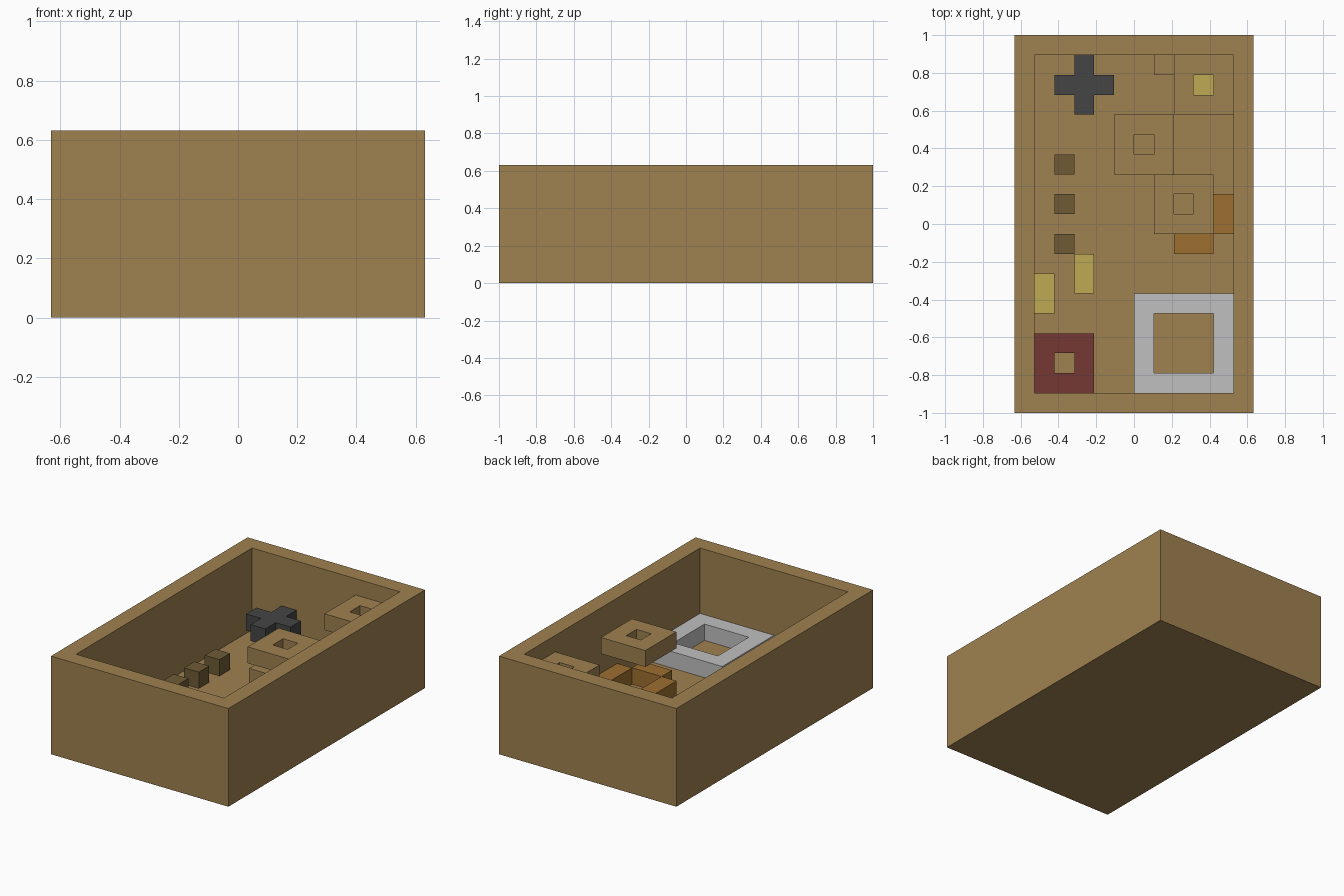
import bpy, bmesh
from mathutils import Vector

cube = bpy.data.objects.get("Cube")
if cube:
    bpy.data.objects.remove(cube, do_unlink=True)

U = 2 / 19  # one building unit; all sizes below are in units


def material(name, rgb):
    def linear(v):
        v /= 255
        return v / 12.92 if v < 0.04045 else ((v + 0.055) / 1.055) ** 2.4
    col = (*[linear(v) for v in rgb], 1)
    m = bpy.data.materials.new(name)
    m.use_nodes = True
    m.diffuse_color = col
    bsdf = m.node_tree.nodes["Principled BSDF"]
    bsdf.inputs["Base Color"].default_value = col
    bsdf.inputs["Roughness"].default_value = 0.9
    return m


brown = material("brown", (159, 129, 80))
dark_brown = material("dark brown", (111, 91, 53))
charcoal = material("charcoal", (69, 69, 69))
grey = material("light grey", (192, 192, 192))
red = material("dark red", (117, 56, 51))
yellow = material("yellow", (190, 170, 82))
orange = material("orange", (157, 111, 48))


def finish(bm, name, mat):
    bmesh.ops.recalc_face_normals(bm, faces=bm.faces)
    mesh = bpy.data.meshes.new(name)
    bm.to_mesh(mesh)
    bm.free()
    mesh.materials.append(mat)
    ob = bpy.data.objects.new(name, mesh)
    bpy.context.collection.objects.link(ob)
    return ob


def block(x, y, z, w, d, h):
    """Box from its lower corner and size."""
    bm = bmesh.new()
    bmesh.ops.create_cube(bm, size=1)
    for v in bm.verts:
        v.co = Vector((x + (v.co.x + .5) * w, y + (v.co.y + .5) * d,
                       z + (v.co.z + .5) * h)) * U
    bm.normal_update()
    return bm


def box(name, mat, x, y, z, w, d, h=1):
    return finish(block(x, y, z, w, d, h), name, mat)


def ring(name, mat, x, y, z, size):
    """Square slab with a square hole, one unit of material all round."""
    bm = block(x, y, z, size, size, 1)
    caps = [f for f in bm.faces if abs(f.normal.z) > .9]
    bmesh.ops.inset_individual(bm, faces=caps, thickness=U, use_even_offset=True)
    edges = [e for f in caps for e in f.edges]
    bmesh.ops.delete(bm, geom=caps, context='FACES_ONLY')
    bmesh.ops.bridge_loops(bm, edges=edges)
    return finish(bm, name, mat)


# Open tray: inset the top and sink it to the floor
bm = block(-6, -9.5, 0, 12, 19, 6)
top = [f for f in bm.faces if f.normal.z > .9]
bmesh.ops.inset_individual(bm, faces=top, thickness=U, use_even_offset=True)
walls = bmesh.ops.extrude_face_region(bm, geom=top)
bmesh.ops.delete(bm, geom=top, context='FACES_ONLY')
bmesh.ops.translate(bm, vec=(0, 0, -5 * U),
                    verts=[g for g in walls["geom"] if isinstance(g, bmesh.types.BMVert)])
finish(bm, "tray", brown)

# Square rings
ring("grey_frame", grey, 0, -8.5, 1, 5)
ring("red_ring", red, -5, -8.5, 1, 3)
ring("low_ring", brown, -1, 2.5, 1, 3)
ring("raised_ring_middle", brown, 1, -.5, 4, 3)
ring("raised_ring_back", brown, 2, 5.5, 4, 3)

# Four bars around a square gap
for name, x, y, w, d in (("left", 4, -.5, 1, 2), ("right", 1, -.5, 1, 2),
                         ("front", 2, -1.5, 2, 1), ("back", 2, 1.5, 2, 1)):
    box("orange_bar_" + name, orange, x, y, 1, w, d)

# Row of small cubes
for i in range(3):
    box(f"dark_cube_{i + 1}", dark_brown, -4, -1.5 + 2 * i, 1, 1, 1)
box("corner_cube", brown, 1, 7.5, 1, 1, 1)

# Yellow sticks
for i, (x, y) in enumerate(((-5, -4.5), (-3, -3.5), (3, 6.5))):
    box(f"yellow_stick_{i + 1}", yellow, x, y, 1, 1, 2)

# Raised plus on a short stem: outline turned a quarter four times
bm = bmesh.new()
outline = []
for dx, dy in ((1, 0), (0, 1), (-1, 0), (0, -1)):
    for a, b in ((1.5, -.5), (1.5, .5), (.5, .5)):
        outline.append(bm.verts.new(Vector((-2.5 + a * dx - b * dy,
                                            7 + a * dy + b * dx, 2)) * U))
base = bm.faces.new(outline)
up = bmesh.ops.extrude_face_region(bm, geom=[base], use_keep_orig=True)
bmesh.ops.translate(bm, vec=(0, 0, U),
                    verts=[g for g in up["geom"] if isinstance(g, bmesh.types.BMVert)])
finish(bm, "plus", charcoal)
box("plus_stem", charcoal, -3, 6.5, 1, 1, 1)
